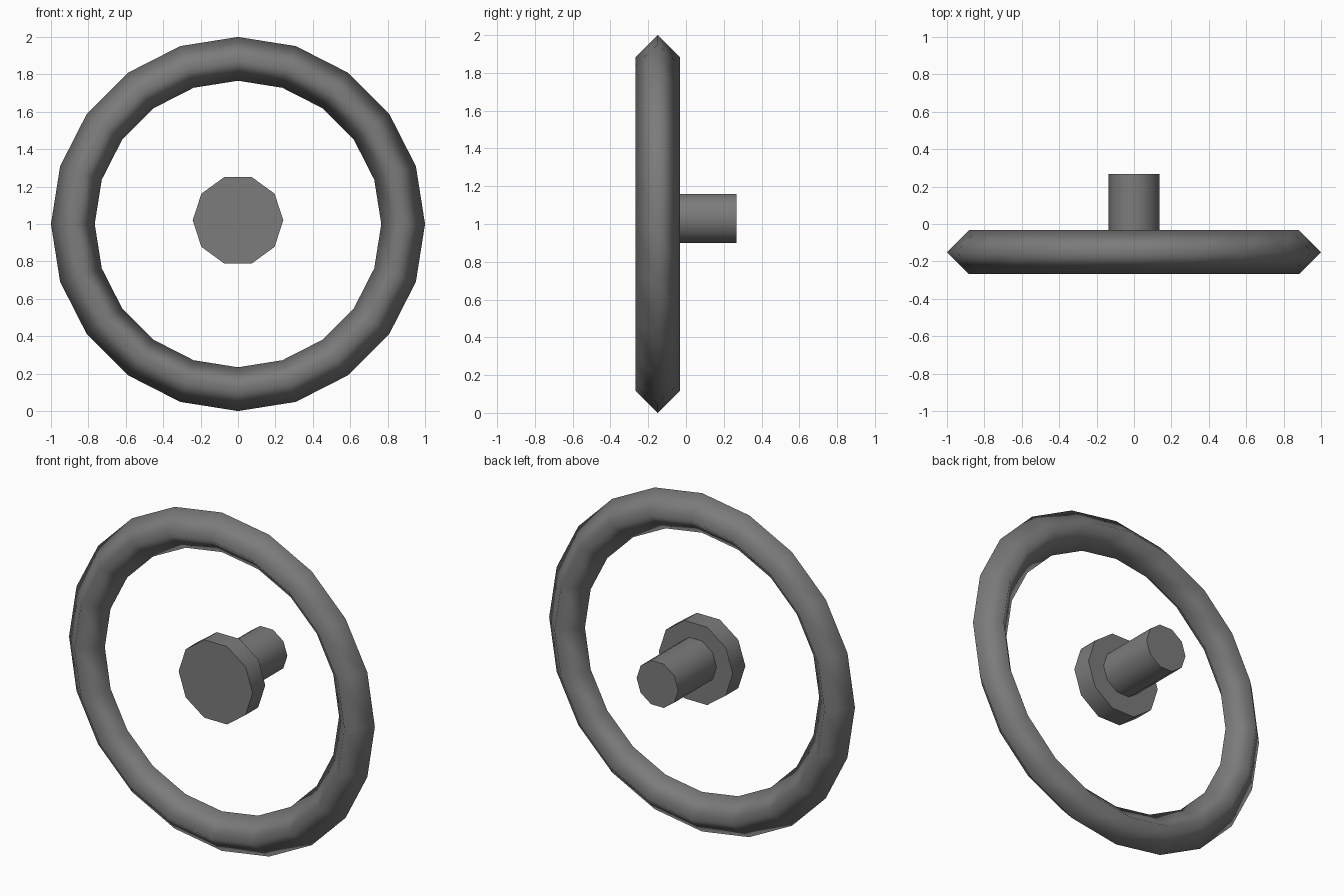
import bpy
from math import radians

if "Cube" in bpy.data.objects:
    bpy.data.objects.remove(bpy.data.objects["Cube"])

RIM_Y = -0.15

dark = bpy.data.materials.new("dark_grey")
dark.diffuse_color = (0.2, 0.2, 0.2, 1)
dark.use_nodes = True
dark.node_tree.nodes["Principled BSDF"].inputs["Base Color"].default_value = dark.diffuse_color


def rod(name, radius, y0, y1, z):
    """Ten-sided cylinder along y with flat sides at top and bottom."""
    bpy.ops.mesh.primitive_cylinder_add(
        vertices=10, radius=radius, depth=y1 - y0,
        location=(0, (y0 + y1) / 2, z),
        rotation=(radians(90), radians(18), 0))
    ob = bpy.context.object
    ob.name = name
    bpy.ops.object.shade_smooth_by_angle(angle=radians(40))
    ob.data.materials.append(dark)
    return ob


# Wheel rim: 20 segments with a smooth-shaded diamond section
bpy.ops.mesh.primitive_torus_add(
    major_segments=20, minor_segments=4,
    major_radius=0.883, minor_radius=0.117,
    location=(0, RIM_Y, 1.0), rotation=(radians(90), 0, 0))
rim = bpy.context.object
rim.name = "wheel_rim"
bpy.ops.object.shade_smooth()
rim.data.materials.append(dark)

# Hub disc floating in the middle of the rim
rod("hub", 0.242, RIM_Y - 0.059, RIM_Y + 0.059, 1.02)

# Column stub behind the hub
rod("column", 0.136, RIM_Y + 0.059, 0.267, 1.03)
